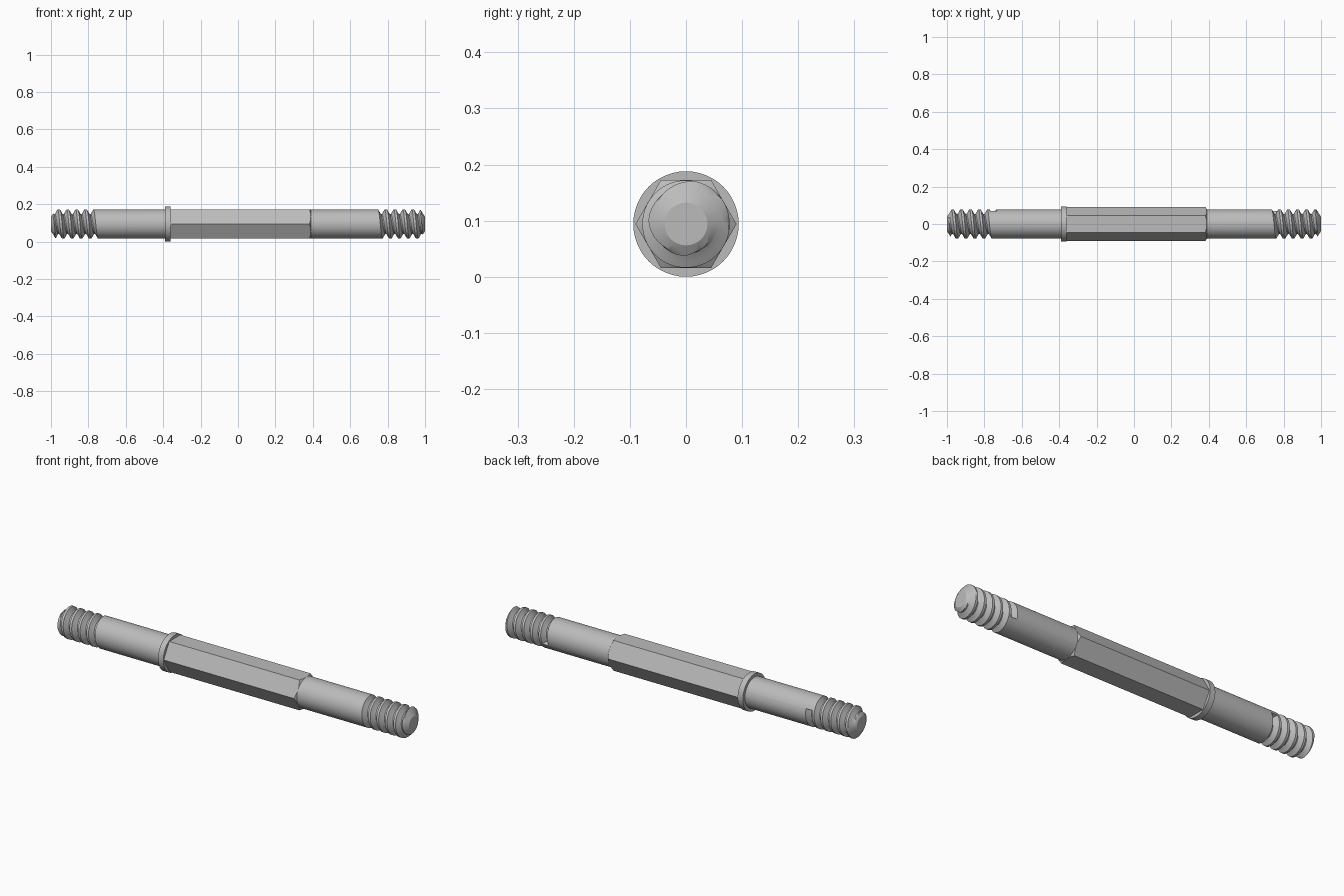
import bpy, bmesh
from math import cos, sin, pi, radians

cube = bpy.data.objects.get("Cube")
if cube:
    bpy.data.objects.remove(cube)

AXIS_Z = 0.094      # height of the rod axis
R = 0.078           # shank and thread crest radius
CORE = 0.053        # thread root radius
TIP = 0.038         # radius of the end disc
N = 48              # segments around the axis

steel = bpy.data.materials.new("grey steel")
steel.use_nodes = True
steel.diffuse_color = (0.5, 0.5, 0.5, 1)
steel.node_tree.nodes["Principled BSDF"].inputs["Base Color"].default_value = (0.5, 0.5, 0.5, 1)


def finish(name, bm, angle=30):
    bmesh.ops.remove_doubles(bm, verts=bm.verts, dist=1e-5)
    bmesh.ops.recalc_face_normals(bm, faces=bm.faces)
    mesh = bpy.data.meshes.new(name)
    bm.to_mesh(mesh)
    bm.free()
    mesh.materials.append(steel)
    obj = bpy.data.objects.new(name, mesh)
    bpy.context.collection.objects.link(obj)
    obj.location.z = AXIS_Z
    bpy.ops.object.select_all(action='DESELECT')
    obj.select_set(True)
    bpy.context.view_layer.objects.active = obj
    bpy.ops.object.shade_smooth_by_angle(angle=radians(angle))
    return obj


def point(bm, x, r, a):
    return bm.verts.new((x, r * cos(a), r * sin(a)))


def loft(bm, rings):
    """Skin closed rings of vertices and cap both ends."""
    for a, b in zip(rings, rings[1:]):
        for i in range(len(a)):
            k = (i + 1) % len(a)
            bm.faces.new((a[i], a[k], b[k], b[i]))
    bm.faces.new(rings[0])
    bm.faces.new(rings[-1])


# Hexagonal grip: the far corners are chamfered by a cone
def hex_radius(a):
    return R / cos((a + pi / 6) % (pi / 3) - pi / 6)


bm = bmesh.new()
angles = [2 * pi * i / N for i in range(N)]
# flats face straight up and down
radii = [hex_radius(a - pi / 2) for a in angles]
loft(bm, [[point(bm, -0.37, r, a) for r, a in zip(radii, angles)],
          [point(bm, 0.389 - (r - R) * 0.6, r, a) for r, a in zip(radii, angles)],
          [point(bm, 0.39, R - 0.0005, a) for a in angles]])
finish("hex_grip", bm, 20)

# Flange collar
bm = bmesh.new()
loft(bm, [[point(bm, x, 0.094, a) for a in angles] for x in (-0.39, -0.36)])
finish("flange_collar", bm)

# Threaded shank: plain cylinder running into a helical groove with a pointed tip
PITCH = 0.048
START = 0.733
SEAM = radians(-26)
PROFILE = [(0, R), (0.006, 0.0675), (0.012, 0.057), (0.015, CORE), (0.021, CORE),
           (0.024, 0.057), (0.03, 0.0675), (0.036, R), (0.042, R), (PITCH, R)]


def threaded_shank(name):
    bm = bmesh.new()
    rows = []
    for j in range(6 * N + 1):
        a = SEAM + 2 * pi * j / N
        row = []
        for dx, r in PROFILE:
            x = min(1.0, START + PITCH * j / N + dx)
            row.append(point(bm, x, min(r, TIP + (1.0 - x) * 1.6), a))
        rows.append(row)
    # helical skin
    for p, q in zip(rows, rows[1:]):
        for k in range(len(PROFILE) - 1):
            bm.faces.new((p[k], p[k + 1], q[k + 1], q[k]))
    # abrupt end wall of the groove
    bm.faces.new(rows[0][:8])
    # plain shank
    base = [point(bm, 0.36, R, SEAM + 2 * pi * j / N) for j in range(N + 1)]
    for j in range(N):
        bm.faces.new((base[j], base[j + 1], rows[j + 1][0], rows[j][0]))
    # end disc
    bm.faces.new([point(bm, 1.0, TIP, SEAM + 2 * pi * j / N) for j in range(N)])
    bmesh.ops.dissolve_degenerate(bm, dist=1e-5, edges=bm.edges)
    return finish(name, bm)


threaded_shank("left_threaded_shank")
right = threaded_shank("right_threaded_shank")
right.rotation_euler.y = pi
